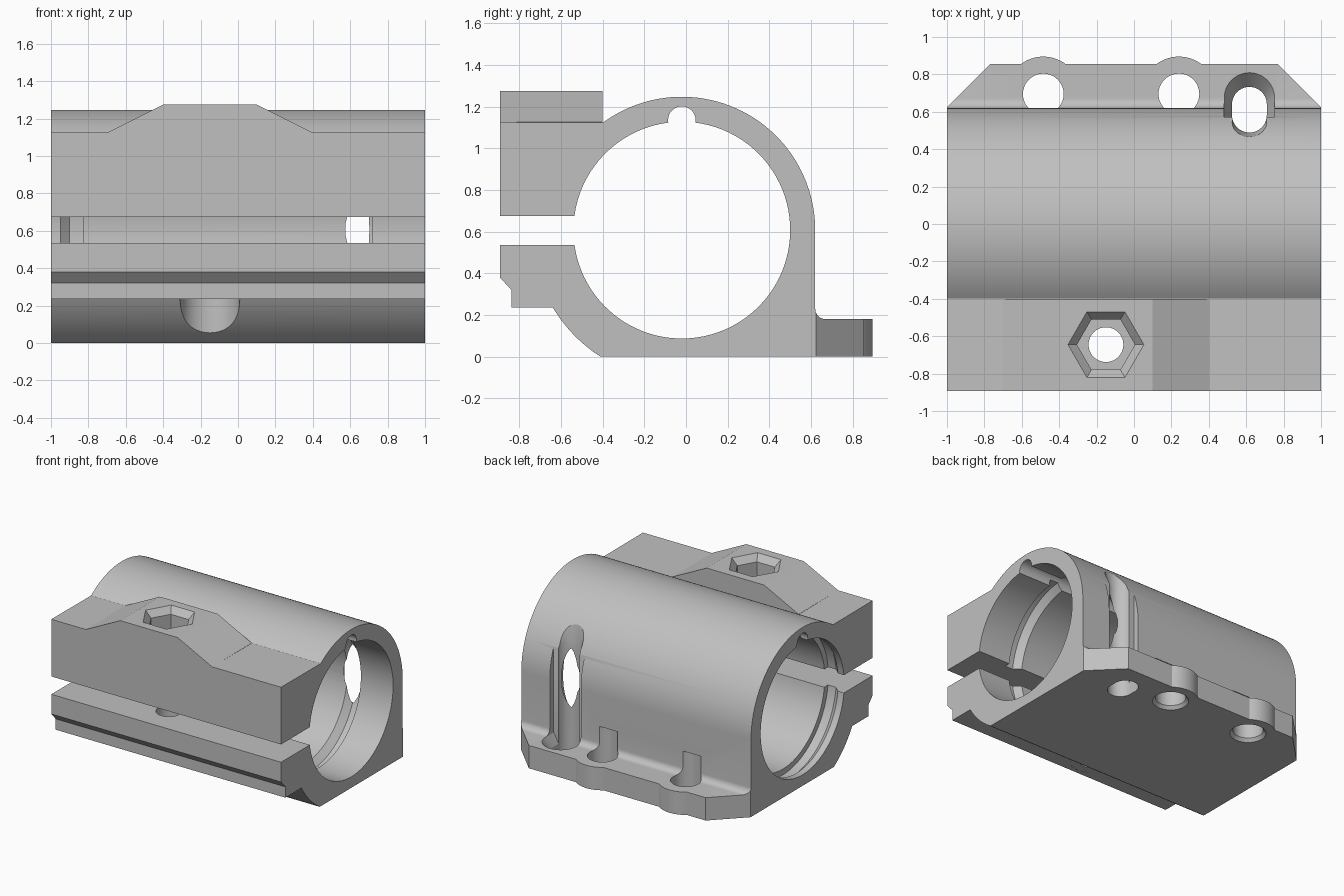
import bpy, bmesh, math
from mathutils import Vector

if "Cube" in bpy.data.objects:
    bpy.data.objects.remove(bpy.data.objects["Cube"], do_unlink=True)

grey = bpy.data.materials.new("light_grey")
grey.use_nodes = True
grey.diffuse_color = (0.53, 0.53, 0.53, 1)
grey.node_tree.nodes["Principled BSDF"].inputs["Base Color"].default_value = grey.diffuse_color

CY, CZ = -0.02, 0.607            # bore axis
BORE, SHELL, FOOT = 0.52, 0.64, 0.722


def arc(cx, cy, r, start, end, n):
    return [(cx + r * math.cos(math.radians(start + (end - start) * i / n)),
             cy + r * math.sin(math.radians(start + (end - start) * i / n)))
            for i in range(n + 1)]


def circle(cx, cy, r, n=48):
    return arc(cx, cy, r, 0, 360, n)[:-1]


def loft(name, sections, axis):
    """Solid through matching 2D sections, each given as (position, points)."""
    bm = bmesh.new()
    place = {"X": lambda p, a, b: Vector((p, a, b)),
             "Y": lambda p, a, b: Vector((a, p, b)),
             "Z": lambda p, a, b: Vector((a, b, p))}[axis]
    rings = [[bm.verts.new(place(pos, a, b)) for a, b in pts] for pos, pts in sections]
    for low, high in zip(rings, rings[1:]):
        for i in range(len(low)):
            j = (i + 1) % len(low)
            bm.faces.new((low[i], low[j], high[j], high[i]))
    bm.faces.new(rings[0])
    bm.faces.new(rings[-1])
    bmesh.ops.recalc_face_normals(bm, faces=bm.faces)
    mesh = bpy.data.meshes.new(name)
    bm.to_mesh(mesh)
    bm.free()
    mesh.materials.append(grey)
    obj = bpy.data.objects.new(name, mesh)
    bpy.context.collection.objects.link(obj)
    return obj


def prism(name, pts, start, end, axis):
    return loft(name, [(start, pts), (end, pts)], axis)


def combine(target, tool, operation):
    """Apply a boolean and remove the tool."""
    mod = target.modifiers.new("boolean", "BOOLEAN")
    mod.operation, mod.solver, mod.object = operation, "EXACT", tool
    bpy.context.view_layer.update()
    graph = bpy.context.evaluated_depsgraph_get()
    mesh = bpy.data.meshes.new_from_object(target.evaluated_get(graph))
    target.modifiers.clear()
    target.data = mesh
    bpy.data.objects.remove(tool, do_unlink=True)


# Split clamp body, extruded from its end profile
profile = [(0.62, 0)]
profile += arc(CY, CZ, SHELL, 0, 126.2, 44)
profile += [(-0.893, 1.125), (-0.893, 0.675)]
profile += arc(CY, CZ, BORE, 172.5, -172, 96)
profile += [(-0.893, 0.535), (-0.893, 0.38), (-0.838, 0.32), (-0.838, 0.235)]
profile += arc(CY, CZ, FOOT, 211, 237.2, 14)
body = prism("clamp_body", profile, -1, 1, "X")

# Raised pad over the clamping bolt
pad = [(-0.72, 1.06), (-0.7, 1.125), (-0.4, 1.275), (0.1, 1.275), (0.4, 1.125), (0.42, 1.06)]
combine(body, prism("bolt_pad", pad, -0.893, -0.4, "Y"), "UNION")

# Rear mounting flange with bosses and a fillet against the shell
HOLES, HOLE_Y = (-0.485, 0.24), 0.695
outline = [(-1, 0.45), (-1, 0.625), (-0.77, 0.855)]
for x in HOLES:
    outline += arc(x, HOLE_Y, 0.2, 127, 53, 14)
outline += [(0.77, 0.855), (1, 0.625), (1, 0.45)]
side = [(0.55, 0), (1, 0), (1, 0.18)] + arc(0.67, 0.23, 0.05, 270, 180, 8) + [(0.55, 0.23)]
flange = prism("rear_flange", side, -1.1, 1.1, "X")
combine(flange, prism("flange_outline", outline, -0.1, 0.5, "Z"), "INTERSECT")
combine(body, flange, "UNION")

# Hexagonal nut pocket, bolt hole and round recess underneath
BX, BY = -0.15, -0.645


def hexagon(r):
    return circle(BX, BY, r, 6)


cuts = [
    loft("nut_pocket", [(1.1, hexagon(0.155)), (1.225, hexagon(0.155)),
                        (1.275, hexagon(0.203)), (1.4, hexagon(0.203))], "Z"),
    prism("bolt_hole", circle(BX, BY, 0.093), 0.1, 1.3, "Z"),
    prism("bolt_recess", circle(BX, BY, 0.16), -0.2, 0.236, "Z"),
    # Lengthwise groove at the top of the bore
    prism("key_groove", circle(CY, 1.135, 0.066, 32), -1.1, 1.1, "X"),
]

# Ring grooves inside the bore, with one sloped wall
for x in (-0.95, 0.6):
    cuts.append(loft("ring_groove", [(x, circle(CY, CZ, 0.518, 96)),
                                     (x + 0.05, circle(CY, CZ, 0.565, 96)),
                                     (x + 0.12, circle(CY, CZ, 0.565, 96))], "X"))

# Flange screw holes, chamfered underneath
for x in HOLES:
    cuts.append(loft("screw_hole", [(-0.05, circle(x, HOLE_Y, 0.13)),
                                    (0, circle(x, HOLE_Y, 0.13)),
                                    (0.025, circle(x, HOLE_Y, 0.109)),
                                    (0.36, circle(x, HOLE_Y, 0.109))], "Z"))

# Vertical slot through shell and flange with a flared edge
SX = 0.617


def stadium(r, low=0.582, high=0.64):
    return arc(SX, high, r, 0, 180, 20) + arc(SX, low, r, 180, 360, 20)


wide = stadium(0.135, 0.60, 0.675)
cuts += [
    prism("slot", stadium(0.093), -0.1, 1.4, "Z"),
    loft("slot_flare", [(0.88, stadium(0.093)), (1.03, wide), (1.4, wide)], "Z"),
    loft("slot_seat", [(0.1, [(x, max(y, 0.571)) for x, y in stadium(0.093, 0.585)]),
                       (0.18, [(x, max(y, 0.572 + 0.0005 * (i % 2)))
                               for i, (x, y) in enumerate(stadium(0.135, 0.585, 0.675))])], "Z"),
    prism("slot_channel", arc(SX, 0.675, 0.135, 0, 180, 20)
          + [(SX - 0.135, 0.572), (SX + 0.135, 0.572)], 0.179, 1.0, "Z"),
]
for cutter in cuts:
    combine(body, cutter, "DIFFERENCE")

# Keep curved walls smooth and machined edges sharp
bpy.ops.object.select_all(action="DESELECT")
body.select_set(True)
bpy.context.view_layer.objects.active = body
bpy.ops.object.shade_smooth_by_angle(angle=math.radians(25))
